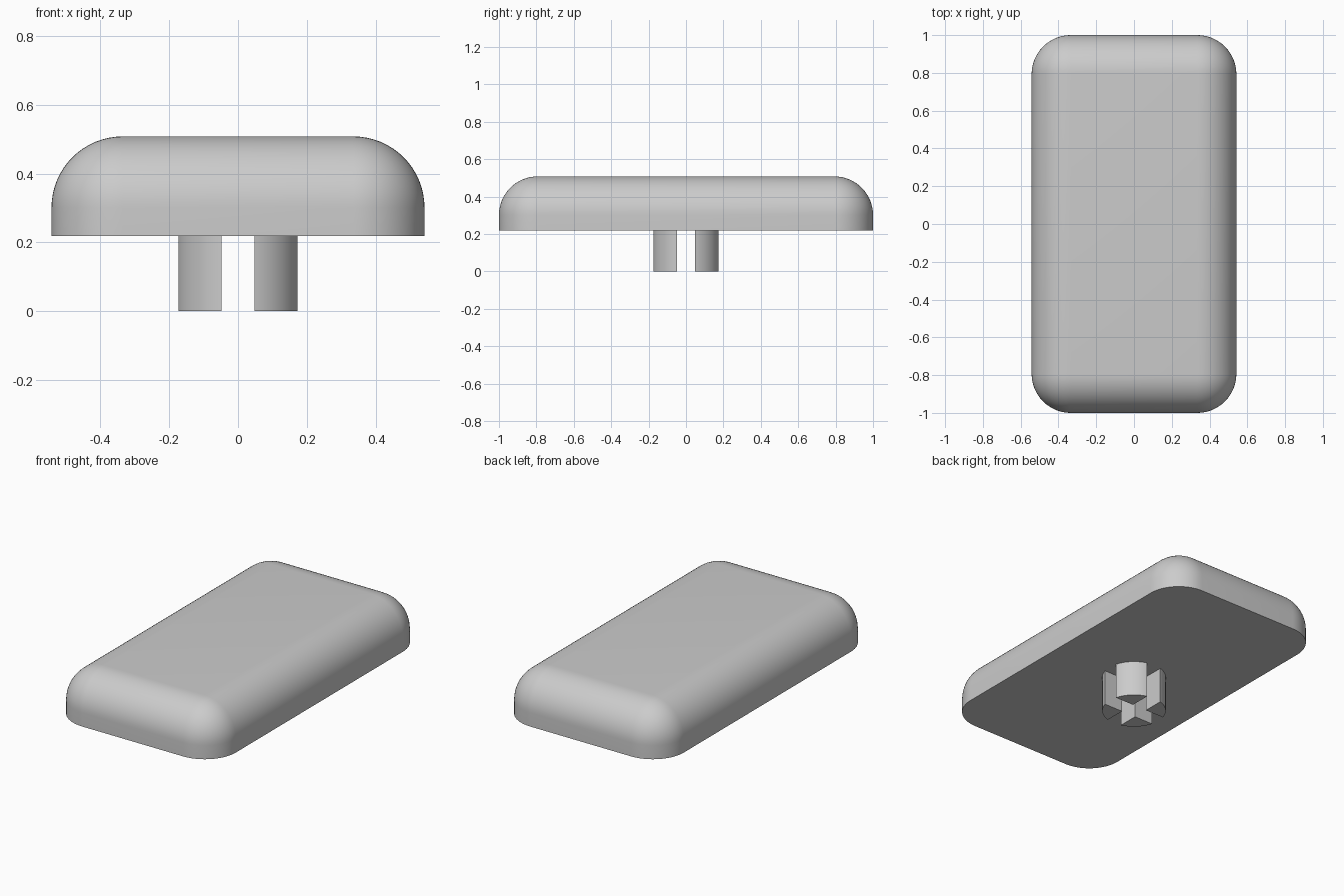
import bpy
import bmesh
from math import asin, cos, sin, pi

cube = bpy.data.objects.get("Cube")
if cube:
    bpy.data.objects.remove(cube, do_unlink=True)

HALF_X, HALF_Y = 0.542, 1.0
BASE, TOP = 0.218, 0.508
ROUND = 0.207
STEM_RADIUS, SLOT = 0.18, 0.048

grey = bpy.data.materials.new("plain grey")
grey.use_nodes = True
colour = (0.6, 0.6, 0.6, 1)
grey.diffuse_color = colour
grey.node_tree.nodes["Principled BSDF"].inputs["Base Color"].default_value = colour


def finish(name, bm):
    bmesh.ops.recalc_face_normals(bm, faces=bm.faces)
    mesh = bpy.data.meshes.new(name)
    bm.to_mesh(mesh)
    bm.free()
    mesh.materials.append(grey)
    obj = bpy.data.objects.new(name, mesh)
    bpy.context.collection.objects.link(obj)
    bpy.ops.object.select_all(action="DESELECT")
    obj.select_set(True)
    bpy.context.view_layer.objects.active = obj
    bpy.ops.object.shade_smooth_by_angle()
    return obj


# Cap: a slab with every edge rounded except those of the flat underside
bm = bmesh.new()
bmesh.ops.create_cube(bm, size=1)
for v in bm.verts:
    v.co.x *= 2 * HALF_X
    v.co.y *= 2 * HALF_Y
    v.co.z = TOP if v.co.z > 0 else BASE
rounded = [e for e in bm.edges if max(v.co.z for v in e.verts) == max(w.co.z for w in bm.verts)]
bmesh.ops.bevel(bm, geom=rounded, offset=ROUND, offset_type="OFFSET",
                segments=16, profile=0.5, affect="EDGES")
finish("cap", bm)


# Stem: a round post split into four prongs by a cross-shaped slot
def prong(name, turn):
    start = asin(SLOT / STEM_RADIUS)
    steps = 16
    angles = [start + (pi / 2 - 2 * start) * i / steps for i in range(steps + 1)]
    profile = [(SLOT, SLOT)] + [(STEM_RADIUS * cos(a), STEM_RADIUS * sin(a)) for a in angles]
    c, s = cos(turn), sin(turn)
    bm = bmesh.new()
    face = bm.faces.new([bm.verts.new((x * c - y * s, x * s + y * c, 0)) for x, y in profile])
    grown = bmesh.ops.extrude_face_region(bm, geom=[face], use_keep_orig=True)["geom"]
    for v in grown:
        if isinstance(v, bmesh.types.BMVert):
            v.co.z = BASE
    finish(name, bm)


for i, name in enumerate(("back_left", "back_right", "front_right", "front_left")):
    prong("stem_prong_" + name, i * pi / 2)
